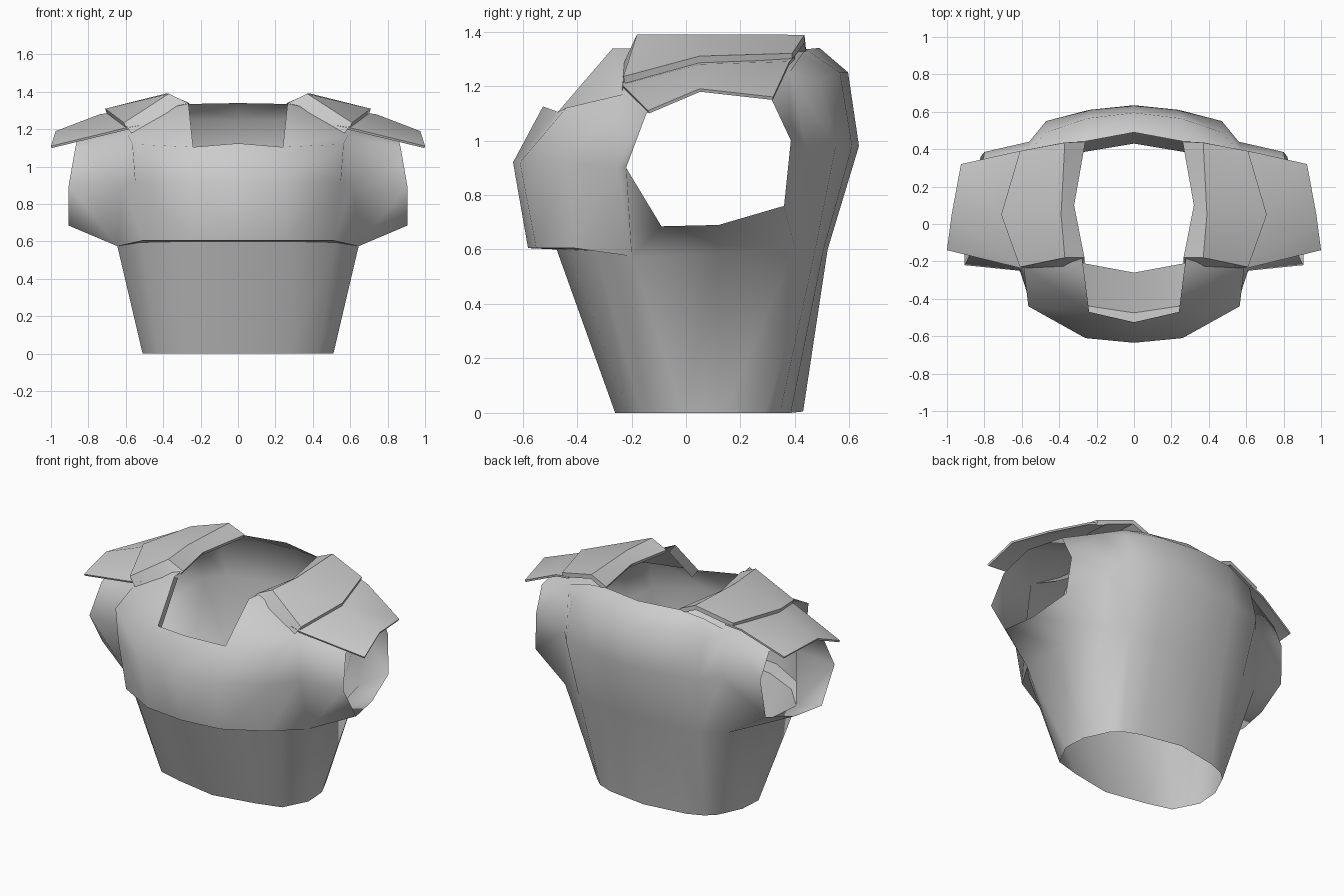
import bpy, bmesh
from math import radians

if "Cube" in bpy.data.objects:
    bpy.data.objects.remove(bpy.data.objects["Cube"])


def loft(bm, rows, closed=False):
    """Skin quads between successive rows of points."""
    rows = [[bm.verts.new(p) for p in row] for row in rows]
    for a, b in zip(rows, rows[1:]):
        n = len(a)
        for i in range(n if closed else n - 1):
            j = (i + 1) % n
            bm.faces.new((a[i], a[j], b[j], b[i]))


def finish(name, bm, angle, thickness=0):
    """Weld, mirror to the other side, thicken and shade."""
    half = bm.verts[:] + bm.edges[:] + bm.faces[:]
    copy = bmesh.ops.duplicate(bm, geom=half)["geom"]
    for v in copy:
        if isinstance(v, bmesh.types.BMVert):
            v.co.x *= -1
    bmesh.ops.remove_doubles(bm, verts=bm.verts, dist=0.001)
    bmesh.ops.dissolve_degenerate(bm, dist=.001, edges=bm.edges)
    bmesh.ops.recalc_face_normals(bm, faces=bm.faces)
    mesh = bpy.data.meshes.new(name)
    bm.to_mesh(mesh)
    bm.free()
    ob = bpy.data.objects.new(name, mesh)
    bpy.context.collection.objects.link(ob)
    bpy.ops.object.select_all(action='DESELECT')
    ob.select_set(True)
    bpy.context.view_layer.objects.active = ob
    if thickness:
        solid = ob.modifiers.new("thickness", 'SOLIDIFY')
        solid.thickness = thickness
        solid.offset = -1
        bpy.ops.object.modifier_apply(modifier=solid.name)
    bpy.ops.object.shade_smooth_by_angle(angle=radians(angle))
    return ob


# Arm ring where the sleeve meets the torso, and the sleeve opening
arm = [(.61, -.25, .9), (.59, -.23, 1.17), (.57, .05, 1.27), (.57, .38, 1.25),
       (.56, .44, .98), (.58, .40, .61), (.63, .12, .585), (.645, -.2, .575)]
cuff = [(.905, -.22, .9), (.87, -.145, 1.1), (.85, .05, 1.18), (.81, .31, 1.16),
        (.80, .385, 1.0), (.82, .36, .76), (.87, .12, .69), (.905, -.09, .685)]

# Torso shell: waist, chest, shoulder straps, back
hem = [(0, -.26, 0), (.27, -.21, 0), (.43, -.165, 0), (.51, -.01, 0), (.50, .14, 0),
       (.43, .29, 0), (.37, .345, 0), (.27, .385, 0), (0, .43, .005)]
belt_front = [(0, -.475, .6), (.3, -.43, .6), (.52, -.33, .595)]
belt_back = [(.43, .475, .6), (.25, .505, .6), (0, .52, .6)]
waist_top = belt_front + [arm[7], arm[6], arm[5]] + belt_back

bm = bmesh.new()
loft(bm, [hem, waist_top])

# Chest with an overhanging lower lip
lip = [(0, -.58, .605), (.26, -.55, .605), (.51, -.41, .605), arm[7]]
neck_corner, chest_corner = (.24, -.47, 1.105), (.565, -.44, 1.12)
loft(bm, [lip,
          [(0, -.635, .92), (.26, -.61, .92), (.55, -.435, .92), arm[0]],
          [(0, -.525, 1.125), neck_corner, chest_corner, arm[1]]])

# Shoulder strap running over the top to the back of the neck
strap_edge = [neck_corner, (.265, -.27, 1.338), (.32, .1, 1.335), (.27, .44, 1.335)]
loft(bm, [strap_edge, [chest_corner, arm[1], arm[2], arm[3]]])

# Back
loft(bm, [
    belt_back[::-1] + [arm[5]],
    [(0, .635, .98), (.24, .61, .98), (.47, .55, .98), arm[4]],
    [(0, .595, 1.25), (.25, .565, 1.25), (.47, .49, 1.22), arm[3]],
    [(0, .49, 1.34), (.27, .44, 1.335), (.42, .42, 1.31), arm[3]],
])

# Short sleeves
loft(bm, [arm, cuff], closed=True)
finish("torso_shell", bm, 75)

# Underside of the chest lip and inner edge of the straps
bm = bmesh.new()
loft(bm, [belt_front + [arm[7]], lip])
finish("chest_lip", bm, 40)
bm = bmesh.new()
loft(bm, [strap_edge[:2], [(x + .01, y + .05, z - .03) for x, y, z in strap_edge[:2]]])
finish("strap_inner_edge", bm, 40)

# Upper shoulder plates: front, middle and rear sections
bm = bmesh.new()
front = [(.265, -.18, 1.34), (.37, -.18, 1.39), (.61, -.23, 1.235)]
loft(bm, [
    front,
    [(.32, .1, 1.34), (.39, .05, 1.39), (.71, .05, 1.31)],
    [(.26, .44, 1.34), (.37, .435, 1.388), (.61, .39, 1.32)],
])
finish("upper_shoulder_plate", bm, 30, .028)

# Front face closing the gap between plate and strap
bm = bmesh.new()
loft(bm, [front, [(.265, -.21, 1.335), (.38, -.235, 1.27), (.57, -.235, 1.18)]])
finish("shoulder_plate_front", bm, 20)

# Lower shoulder plates tucked under the upper ones
bm = bmesh.new()
loft(bm, [
    [(.53, -.225, 1.22), (.61, -.235, 1.205), (1.0, -.14, 1.11)],
    [(.60, .05, 1.30), (.74, .05, 1.28), (.975, .05, 1.19)],
    [(.56, .40, 1.31), (.66, .38, 1.29), (.925, .32, 1.16)],
])
finish("lower_shoulder_plate", bm, 30, .012)
